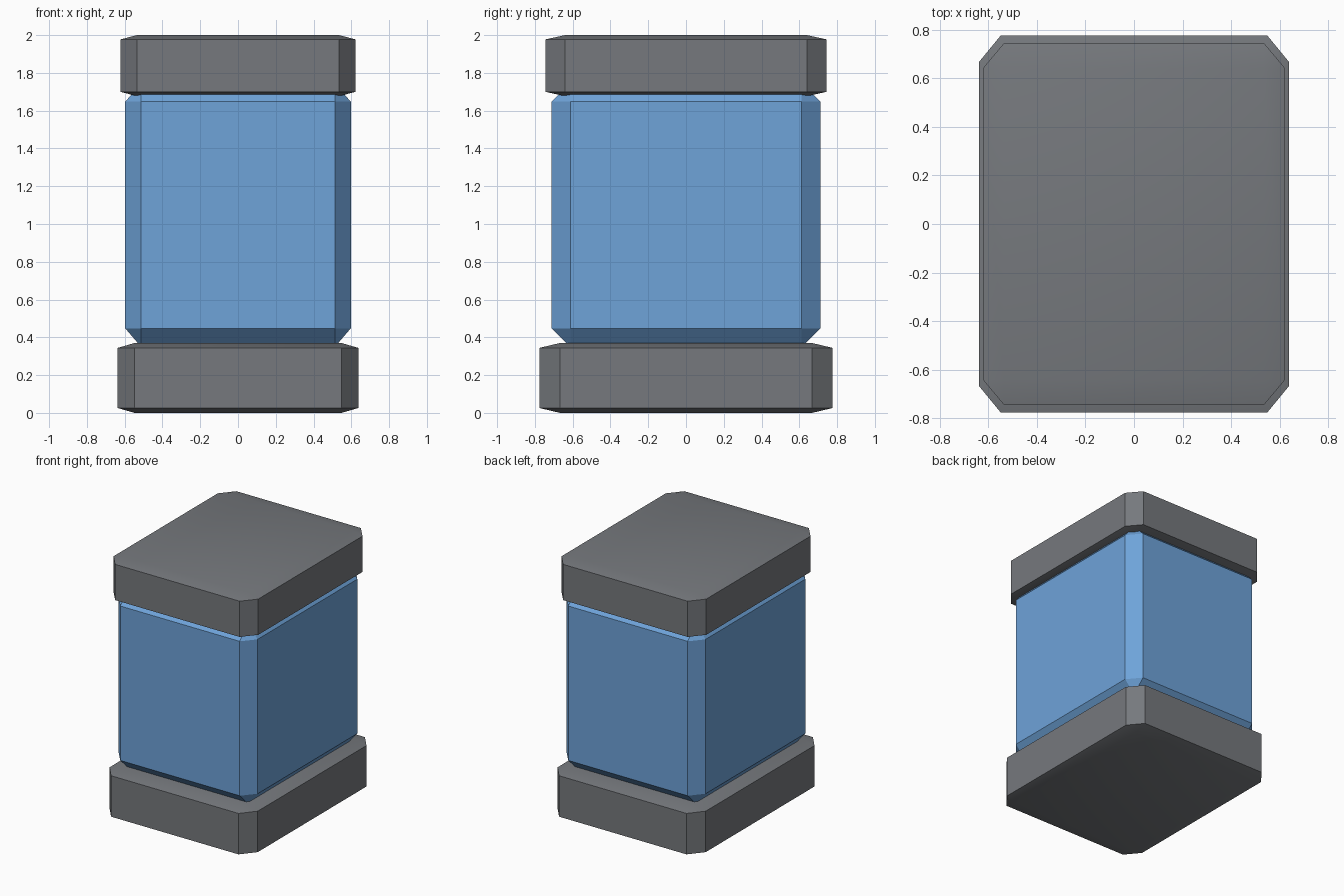
import bpy
import bmesh
import math

cube = bpy.data.objects.get("Cube")
if cube:
    bpy.data.objects.remove(cube, do_unlink=True)


def make_material(name, rgb):
    mat = bpy.data.materials.new(name)
    mat.use_nodes = True
    mat.diffuse_color = (*rgb, 1)
    mat.node_tree.nodes["Principled BSDF"].inputs["Base Color"].default_value = (*rgb, 1)
    return mat


def chamfered_block(name, half_x, half_y, z_low, z_high, mat):
    """Bevel a cube first, then stretch it so the chamfers scale with each side."""
    bm = bmesh.new()
    bmesh.ops.create_cube(bm, size=2)
    bmesh.ops.bevel(bm, geom=bm.edges[:], offset=0.14, offset_type='OFFSET',
                    segments=1, profile=0.5, affect='EDGES')
    bmesh.ops.scale(bm, vec=(half_x, half_y, (z_high - z_low) / 2), verts=bm.verts)
    bmesh.ops.translate(bm, vec=(0, 0, (z_low + z_high) / 2), verts=bm.verts)
    bmesh.ops.recalc_face_normals(bm, faces=bm.faces)
    mesh = bpy.data.meshes.new(name)
    bm.to_mesh(mesh)
    bm.free()
    mesh.materials.append(mat)
    obj = bpy.data.objects.new(name, mesh)
    bpy.context.collection.objects.link(obj)
    bpy.ops.object.select_all(action='DESELECT')
    obj.select_set(True)
    bpy.context.view_layer.objects.active = obj
    bpy.ops.object.shade_smooth_by_angle(angle=math.radians(30))
    return obj


gray = make_material("dark_gray", (0.18, 0.19, 0.205))
blue = make_material("blue", (0.156, 0.366, 0.694))

# Foot, body and lid stacked upward
chamfered_block("base", 0.637, 0.776, 0, 0.37, gray)
chamfered_block("body", 0.597, 0.712, 0.35, 1.745, blue)
chamfered_block("lid", 0.622, 0.744, 1.677, 2, gray)
